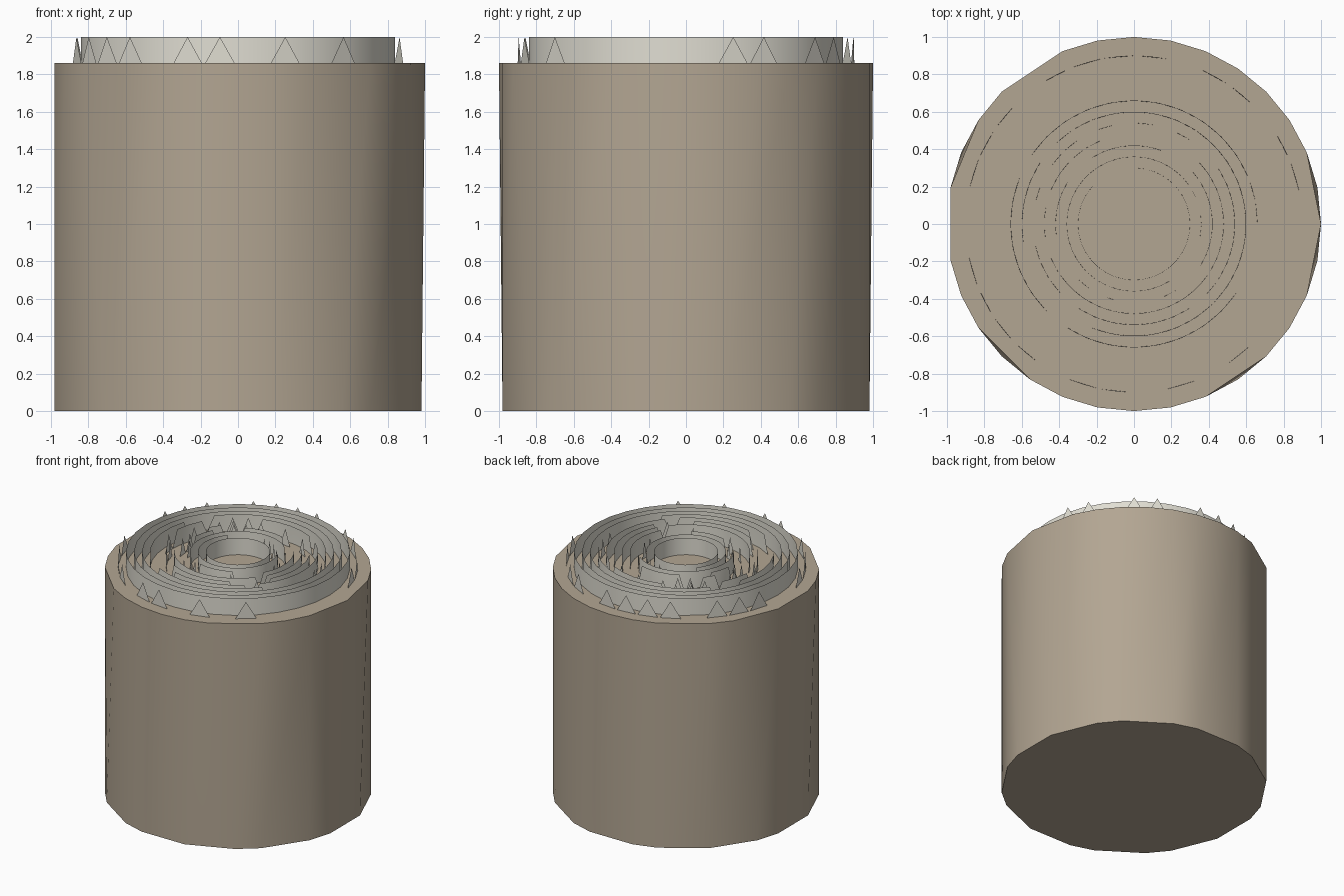
import bpy, bmesh, math, random

if "Cube" in bpy.data.objects:
    bpy.data.objects.remove(bpy.data.objects["Cube"])

random.seed(4)
BASE_TOP, TOP = 1.86, 2.0
N = 32


def material(name, color):
    m = bpy.data.materials.new(name)
    m.diffuse_color = (*color, 1)
    m.use_nodes = True
    m.node_tree.nodes["Principled BSDF"].inputs["Base Color"].default_value = m.diffuse_color
    return m


def make_object(name, bm, mat, angle):
    mesh = bpy.data.meshes.new(name)
    bm.to_mesh(mesh)
    bm.free()
    ob = bpy.data.objects.new(name, mesh)
    bpy.context.collection.objects.link(ob)
    mesh.materials.append(mat)
    bpy.ops.object.select_all(action='DESELECT')
    ob.select_set(True)
    bpy.context.view_layer.objects.active = ob
    bpy.ops.object.shade_smooth_by_angle(angle=math.radians(angle))
    return ob


def point(r, step, z):
    a = step * 2 * math.pi / N
    return (r * math.cos(a), r * math.sin(a), z)


tan = material("tan", (0.45, 0.38, 0.29))
pale = material("pale", (0.75, 0.73, 0.65))

# Drum: a 32-step circle with some corners missing, fewer at the bottom
bm = bmesh.new()
top_steps = [i for i in range(N) if i not in (1, 11, 14, 16, 20, 27, 31)]
bottom_steps = [i for i in range(N) if i not in (0, 2, 5, 8, 11, 13, 16, 18, 21, 24, 26, 29)]
top = [bm.verts.new(point(1, s, BASE_TOP)) for s in top_steps]
bottom = [bm.verts.new(point(1, s, 0)) for s in bottom_steps]
bm.faces.new(top)
bm.faces.new(bottom[::-1])
i = j = 0
nt, nb = len(top), len(bottom)
ts = top_steps + [N + top_steps[0]]
bs = bottom_steps + [N + bottom_steps[0]]
while i < nt or j < nb:
    t, b = top[i % nt], bottom[j % nb]
    if j >= nb or (i < nt and ts[i + 1] <= bs[j + 1]):
        bm.faces.new((b, top[(i + 1) % nt], t))
        i += 1
    else:
        bm.faces.new((b, bottom[(j + 1) % nb], t))
        j += 1
make_object("drum_body", bm, tan, 30)

# Concentric broken walls: radius -> arcs in degrees that are still standing
rings = {
    0.24: [(0, 360)],
    0.30: [(130, 390)],
    0.36: [(40, 230), (250, 300)],
    0.42: [(65, 120), (150, 185), (-30, 30)],
    0.48: [(215, 325), (-30, 45), (130, 160)],
    0.54: [(240, 300), (-30, 30)],
    0.60: [(60, 115), (-40, 55), (150, 180), (250, 310)],
    0.66: [(20, 150), (160, 230), (240, 330)],
    0.72: [(0, 360)],
    0.78: [(0, 360)],
    0.84: [(0, 360)],
    0.90: [],
}


def spike(bm, r, s):
    bm.faces.new([bm.verts.new(point(r, s, BASE_TOP)),
                  bm.verts.new(point(r, s + 0.9, BASE_TOP)),
                  bm.verts.new(point(r, s + 0.45, TOP))])


for k, (r, arcs) in enumerate(rings.items()):
    bm = bmesh.new()
    covered = set()
    for a0, a1 in arcs:
        s0, s1 = round(a0 * N / 360), round(a1 * N / 360)
        full = s1 - s0 >= N
        covered.update(s % N for s in range(s0, s1))
        # standing wall, with slanted ends
        low = [bm.verts.new(point(r, s, BASE_TOP)) for s in range(s0, s1 + 1)]
        high = [bm.verts.new(point(r, s + (0 if full else 0.5), TOP))
                for s in range(s0, s1 + (1 if full else 0))]
        for n in range(len(high) - 1):
            bm.faces.new((low[n], low[n + 1], high[n]))
            bm.faces.new((low[n + 1], high[n + 1], high[n]))
        if not full:
            bm.faces.new((low[-2], low[-1], high[-1]))
    # loose spikes in the gaps
    for s in range(N):
        if s not in covered and random.random() < 0.4:
            spike(bm, r, s)
    bmesh.ops.remove_doubles(bm, verts=bm.verts, dist=0.0005)
    make_object(f"ring_wall_{k + 1}", bm, pale, 30)
